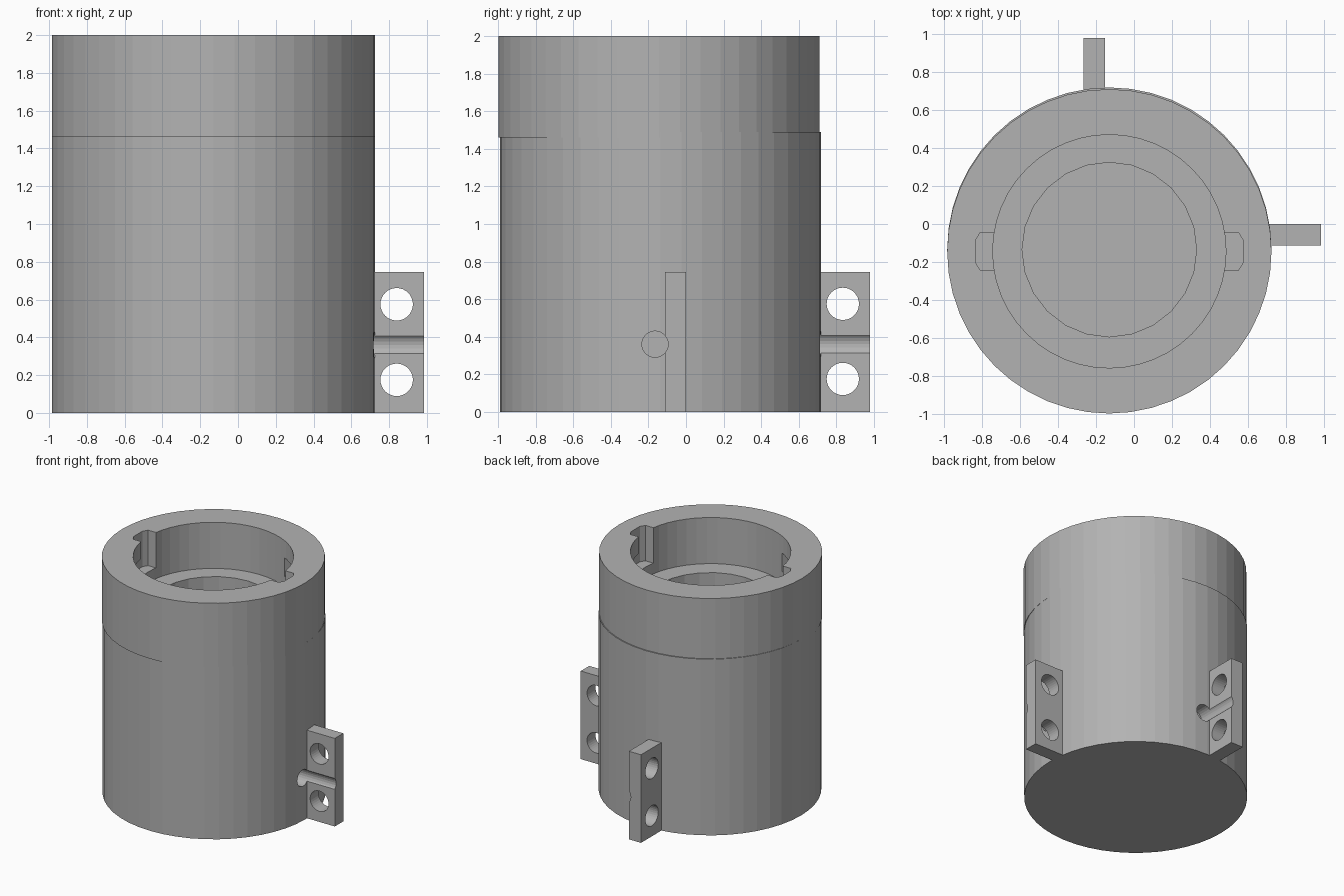
import bpy, bmesh
from math import sin, cos, pi, radians
from mathutils import Matrix, Vector

if "Cube" in bpy.data.objects:
    bpy.data.objects.remove(bpy.data.objects["Cube"], do_unlink=True)

AXIS = Vector((-0.13, -0.135, 0))
COLLAR_AXIS = AXIS + Vector((0, -0.009, 0))
RADIUS = 0.855

grey = bpy.data.materials.new("plain grey")
grey.use_nodes = True
colour = (0.45, 0.45, 0.45, 1)
grey.diffuse_color = colour
grey.node_tree.nodes["Principled BSDF"].inputs["Base Color"].default_value = colour


def arc(r, start, end, count):
    """Points along an arc, ends included."""
    step = radians(end - start) / count
    return [(r * cos(radians(start) + i * step), r * sin(radians(start) + i * step))
            for i in range(count + 1)]


def circle(r, sides):
    return arc(r, 0, 360, sides)[:-1]


def prism(name, outline, low, high, matrix=Matrix()):
    """Extrude a flat outline from low to high, then place it."""
    bm = bmesh.new()
    face = bm.faces.new([bm.verts.new((x, y, low)) for x, y in outline])
    top = bmesh.ops.extrude_face_region(bm, geom=[face])["geom"]
    bmesh.ops.translate(bm, vec=(0, 0, high - low),
                        verts=[v for v in top if isinstance(v, bmesh.types.BMVert)])
    bmesh.ops.recalc_face_normals(bm, faces=bm.faces)
    bm.transform(matrix)
    mesh = bpy.data.meshes.new(name)
    bm.to_mesh(mesh)
    bm.free()
    mesh.materials.append(grey)
    obj = bpy.data.objects.new(name, mesh)
    bpy.context.collection.objects.link(obj)
    return obj


def cut(obj, cutters):
    """Subtract every cutter, bake the result and delete the cutters."""
    for cutter in cutters:
        cutter.hide_render = True
        mod = obj.modifiers.new("cut", "BOOLEAN")
        mod.operation, mod.solver, mod.object = "DIFFERENCE", "EXACT", cutter
    graph = bpy.context.evaluated_depsgraph_get()
    baked = bpy.data.meshes.new_from_object(obj.evaluated_get(graph))
    obj.modifiers.clear()
    obj.data = baked
    for cutter in cutters:
        bpy.data.objects.remove(cutter, do_unlink=True)


def rod_cutter(turn, r, start, end, y, z):
    """Cylinder lying along local x, turned about the main axis."""
    return prism("cutter", circle(r, 24), start, end,
                 turn @ Matrix.Translation((0, y, z)) @ Matrix.Rotation(pi / 2, 4, "Y"))


# Two side positions, a quarter turn apart
body_place = Matrix.Translation(AXIS)
turns = [body_place @ Matrix.Rotation(a, 4, "Z") for a in (0, pi / 2)]

# Main body with blind bore and a round socket beside each tab
body = prism("main_body", circle(RADIUS, 48), 0, 1.49, body_place)
cut(body, [prism("cutter", circle(0.46, 24), 0.1, 1.6, body_place)]
    + [rod_cutter(t, 0.07, 0.74, 1.0, -0.03, 0.36) for t in turns])

# Collar with recess, ledge and twist-lock slots
place = Matrix.Translation(COLLAR_AXIS)
collar = prism("collar", circle(RADIUS, 48), 1.46, 2, place)
half_slot = [(0.68, -0.1), (0.705, -0.06), (0.705, 0.06), (0.68, 0.1)]
slot = half_slot + [(-x, -y) for x, y in half_slot]
cutters = [prism("cutter", circle(0.46, 24), 1.4, 1.7, body_place),
           prism("cutter", circle(0.615, 48), 1.61, 2.1, place),
           prism("cutter", slot, 1.7, 2.1, place)]
for side in (0, pi):
    cutters.append(prism("cutter", [(0, 0)] + arc(0.695, 0, 62, 10), 1.7, 1.855,
                         place @ Matrix.Rotation(side, 4, "Z")))
cut(collar, cutters)

# Mounting tabs with two holes and a half-round groove
for name, turn in zip(("left_tab", "back_tab"), turns):
    tab = prism(name, [(0.83, 0.022), (1.115, 0.022), (1.115, 0.135), (0.83, 0.135)],
                0, 0.745, turn)
    holes = [prism("cutter", circle(0.086, 32), -0.3, 0.3,
                   turn @ Matrix.Translation((0.97, 0, z)) @ Matrix.Rotation(pi / 2, 4, "X"))
             for z in (0.175, 0.575)]
    cut(tab, holes + [rod_cutter(turn, 0.07, 0.5, 1.3, -0.03, 0.36)])
